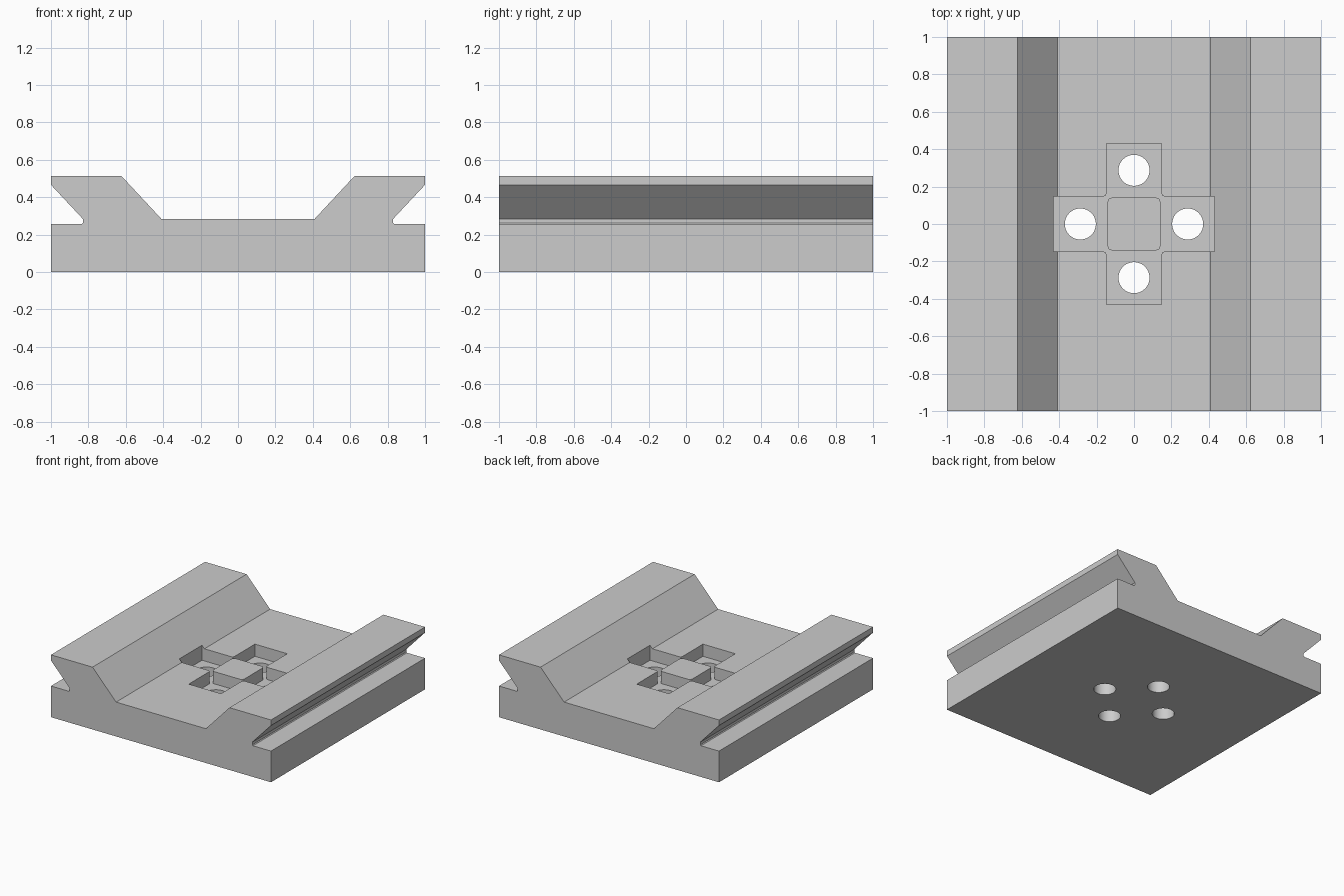
import bpy, bmesh, math

cube = bpy.data.objects.get("Cube")
if cube:
    bpy.data.objects.remove(cube, do_unlink=True)

FLOOR, DEPTH = 0.282, 0.10      # channel floor height, pocket depth
REACH, ARM, ISLAND = 0.43, 0.147, 0.141
HOLE_POS, HOLE_R = 0.287, 0.083

grey = bpy.data.materials.new("light grey")
grey.use_nodes = True
colour = (0.604, 0.604, 0.604, 1)
grey.diffuse_color = colour
grey.node_tree.nodes["Principled BSDF"].inputs["Base Color"].default_value = colour


def prism(name, outline, axis, start, end):
    """Extrude a closed outline along y (outline in x, z) or z (outline in x, y)."""
    def place(a, b, t):
        return (a, t, b) if axis == "y" else (a, b, t)
    bm = bmesh.new()
    base = bm.faces.new([bm.verts.new(place(a, b, start)) for a, b in outline])
    moved = bmesh.ops.extrude_face_region(bm, geom=[base])["geom"]
    verts = [g for g in moved if isinstance(g, bmesh.types.BMVert)]
    bmesh.ops.translate(bm, verts=verts, vec=place(0, 0, end - start))
    bmesh.ops.recalc_face_normals(bm, faces=bm.faces)
    mesh = bpy.data.meshes.new(name)
    bm.to_mesh(mesh)
    bm.free()
    mesh.materials.append(grey)
    obj = bpy.data.objects.new(name, mesh)
    bpy.context.collection.objects.link(obj)
    return obj


def turn(points):
    """Repeat a quarter outline four times around the centre."""
    out = []
    for k in range(4):
        c, s = round(math.cos(k * math.pi / 2)), round(math.sin(k * math.pi / 2))
        out += [(c * x - s * y, s * x + c * y) for x, y in points]
    return out


def cut(target, cutter):
    mod = target.modifiers.new(cutter.name, "BOOLEAN")
    mod.operation, mod.solver, mod.object = "DIFFERENCE", "EXACT", cutter
    cutter.hide_render = True
    cutter.hide_set(True)


# Dovetail rail block: half profile mirrored across x
half = [(1, 0), (1, 0.256), (0.836, 0.256), (0.83, 0.262), (0.83, 0.284),
        (1, 0.466), (1, 0.512), (0.622, 0.512), (0.408, FLOOR)]
block = prism("rail_block", half + [(-x, z) for x, z in reversed(half)], "y", -1, 1)

# Cross-shaped recess with softened inner corners
c = 0.016
cross = turn([(REACH, -ARM), (REACH, ARM), (ARM + c, ARM),
              (ARM + c * 0.3, ARM + c * 0.3), (ARM, ARM + c)])
cut(block, prism("recess_cutter", cross, "z", FLOOR - DEPTH, 0.6))

# Four bolt holes right through the base
for k in range(4):
    a = k * math.pi / 2
    ring = [(HOLE_POS * math.cos(a) + HOLE_R * math.cos(i * math.pi / 24),
             HOLE_POS * math.sin(a) + HOLE_R * math.sin(i * math.pi / 24))
            for i in range(48)]
    cut(block, prism(f"bolt_hole_cutter_{k + 1}", ring, "z", -0.1, 0.6))

# Bake the cuts and remove the cutters
bpy.context.view_layer.update()
baked = bpy.data.meshes.new_from_object(
    block.evaluated_get(bpy.context.evaluated_depsgraph_get()))
cutters = [m.object for m in block.modifiers]
block.modifiers.clear()
block.data = baked
for obj in cutters:
    bpy.data.objects.remove(obj, do_unlink=True)
baked.materials.clear()
baked.materials.append(grey)
for poly in baked.polygons:
    poly.material_index = 0

# Centre island with rounded corners, level with the channel floor
r = 0.024
corner = [(ISLAND - r + r * math.cos(t * math.pi / 8),
           ISLAND - r + r * math.sin(t * math.pi / 8)) for t in range(5)]
prism("centre_island", turn(corner), "z", FLOOR - DEPTH - 0.01, FLOOR)

# Smooth the hole walls, keep the edges crisp
bpy.ops.object.select_all(action="DESELECT")
block.select_set(True)
bpy.context.view_layer.objects.active = block
bpy.ops.object.shade_smooth_by_angle(angle=math.radians(20))
